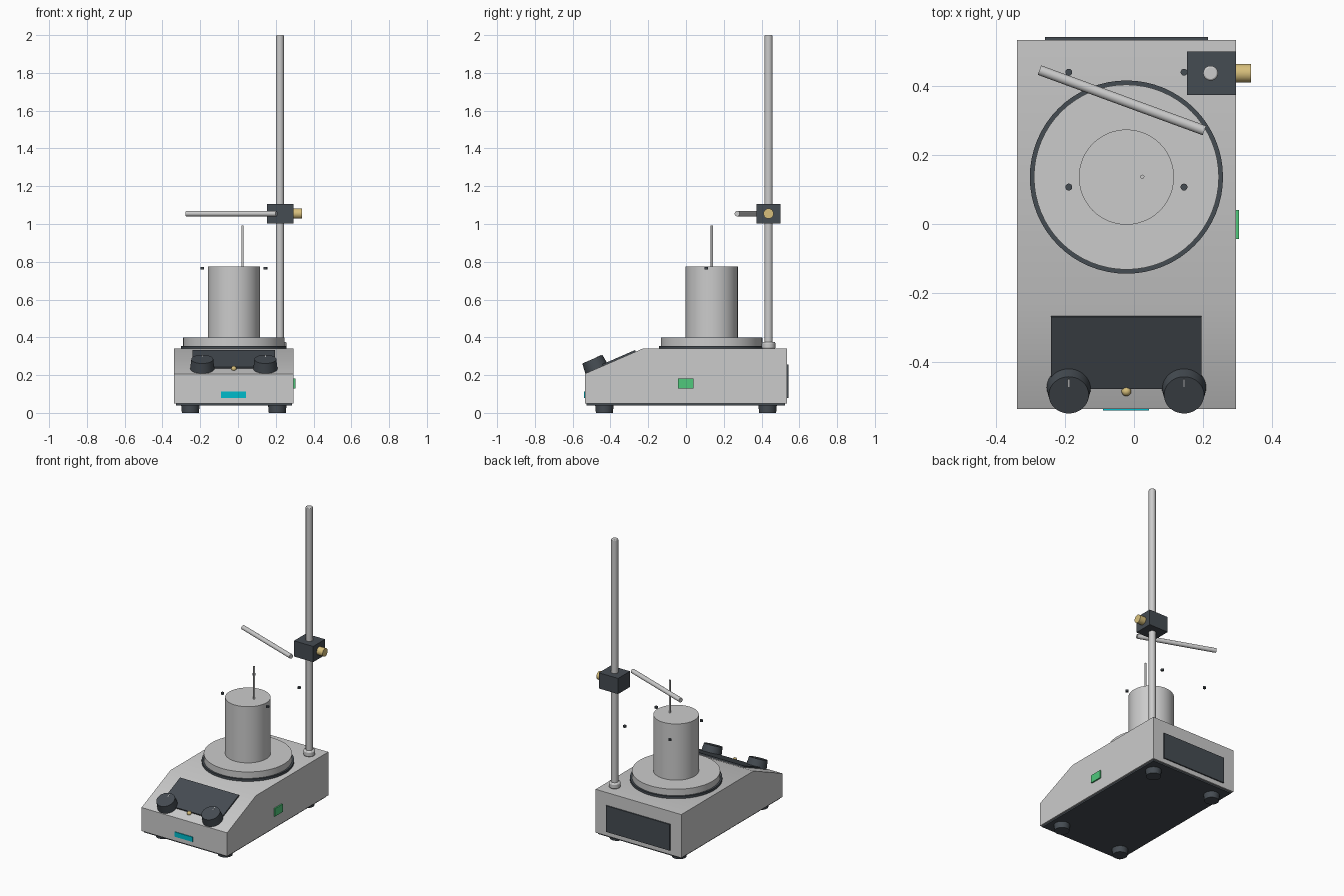
import bpy, bmesh, math
from mathutils import Matrix, Vector

if "Cube" in bpy.data.objects:
    bpy.data.objects.remove(bpy.data.objects["Cube"])

CX = -0.022                                # centre line of the housing
SLOPE = math.atan2(0.133, 0.306)           # tilt of the control face
TILT = Matrix.Rotation(SLOPE, 4, 'X')


def material(name, rgb):
    m = bpy.data.materials.new(name)
    m.diffuse_color = (*rgb, 1)
    m.use_nodes = True
    m.node_tree.nodes["Principled BSDF"].inputs["Base Color"].default_value = m.diffuse_color
    return m


DARK = material("dark_plastic", (0.06, 0.072, 0.085))
BRASS = material("brass", (0.68, 0.52, 0.2))
GREEN = material("green_switch", (0.08, 0.58, 0.2))
CYAN = material("cyan_display", (0.0, 0.5, 0.6))


def finish(name, bm, mat=None):
    bmesh.ops.recalc_face_normals(bm, faces=bm.faces)
    me = bpy.data.meshes.new(name)
    bm.to_mesh(me)
    bm.free()
    ob = bpy.data.objects.new(name, me)
    bpy.context.collection.objects.link(ob)
    if mat:
        me.materials.append(mat)
    return ob


def box(name, lo, hi, mat=None):
    lo, hi = Vector(lo), Vector(hi)
    bm = bmesh.new()
    m = Matrix.Translation((lo + hi) / 2) @ Matrix.Diagonal((*(hi - lo), 1))
    bmesh.ops.create_cube(bm, size=1, matrix=m)
    return finish(name, bm, mat)


def rod(name, a, b, r1, r2=None, mat=None, seg=32):
    """Cylinder or cone between points a and b."""
    a, b = Vector(a), Vector(b)
    d = b - a
    m = Matrix.Translation((a + b) / 2) @ d.to_track_quat('Z', 'Y').to_matrix().to_4x4()
    bm = bmesh.new()
    bmesh.ops.create_cone(bm, cap_ends=True, segments=seg, radius1=r1,
                          radius2=r1 if r2 is None else r2, depth=d.length, matrix=m)
    return finish(name, bm, mat)


def on_slope(x, y, lift=0.0):
    """Point on the sloping control face, lifted along its normal."""
    p = Vector((x, y, 0.207 + (y + 0.536) * math.tan(SLOPE)))
    return p + lift * Vector((0, -math.sin(SLOPE), math.cos(SLOPE)))


def slope_box(name, centre, size, mat=None):
    bm = bmesh.new()
    m = Matrix.Translation(centre) @ TILT @ Matrix.Diagonal((*size, 1))
    bmesh.ops.create_cube(bm, size=1, matrix=m)
    return finish(name, bm, mat)


# Housing: side profile extruded across x
bm = bmesh.new()
profile = [(-0.536, 0.05), (-0.536, 0.207), (-0.23, 0.34), (0.534, 0.34), (0.534, 0.05)]
face = bm.faces.new([bm.verts.new((-0.339, y, z)) for y, z in profile])
ext = bmesh.ops.extrude_face_region(bm, geom=[face])["geom"]
bmesh.ops.translate(bm, vec=(0.634, 0, 0),
                    verts=[v for v in ext if isinstance(v, bmesh.types.BMVert)])
finish("housing", bm)

# Base plate and feet
box("base_plate", (-0.329, -0.526, 0.04), (0.285, 0.524, 0.051), DARK)
for sx, side in ((-1, "left"), (1, "right")):
    for sy, end in ((-1, "front"), (1, "back")):
        x, y = CX + sx * 0.23, sy * 0.432
        rod(f"{end}_{side}_foot", (x, y, 0), (x, y, 0.042), 0.045, 0.049, DARK)

# Back panel, front display and side switch
box("back_panel", (-0.258, 0.53, 0.08), (0.214, 0.542, 0.255), DARK)
box("front_display", (-0.09, -0.541, 0.08), (0.043, -0.53, 0.112), CYAN)
box("side_switch", (0.29, -0.043, 0.13), (0.304, 0.041, 0.182), GREEN)

# Control panel, knobs with pointer marks, indicator lamp
slope_box("control_panel", on_slope(CX, -0.37, 0.002),
          (0.436, 0.208 / math.cos(SLOPE), 0.014), DARK)
for sx, side in ((-1, "left"), (1, "right")):
    x = CX + sx * 0.167
    rod(f"{side}_knob", on_slope(x, -0.474), on_slope(x, -0.474, 0.055),
        0.064, 0.058, DARK, 40)
    slope_box(f"{side}_knob_mark", on_slope(x, -0.439, 0.054), (0.004, 0.024, 0.005))
bm = bmesh.new()
bmesh.ops.create_uvsphere(bm, u_segments=20, v_segments=12, radius=0.014,
                          matrix=Matrix.Translation(on_slope(CX, -0.483, 0.005)))
finish("indicator_lamp", bm, BRASS)

# Heating plate with seal ring
PY = 0.136
rod("plate_seal", (CX, PY, 0.338), (CX, PY, 0.355), 0.28, mat=DARK, seg=64)
plate = rod("heating_plate", (CX, PY, 0.355), (CX, PY, 0.398), 0.268, seg=64)

# Vessel, probe and small loose screws around it
rod("vessel", (CX, PY, 0.398), (CX, PY, 0.774), 0.138, seg=48)
rod("probe", (0.024, PY + 0.001, 0.45), (0.024, PY + 0.001, 0.992), 0.006, seg=16)
for i, sx in enumerate((-1, 1)):
    for j, y in enumerate((0.107, 0.44)):
        x = CX + sx * 0.167
        rod(f"screw_{i * 2 + j + 1}", (x, y, 0.76), (x, y, 0.772), 0.01, mat=DARK, seg=16)

# Stand: collar, upright rod
SX, SY = 0.222, 0.437
collar = rod("stand_collar", (SX, SY, 0.338), (SX, SY, 0.376), 0.036)
upright = rod("stand_rod", (SX, SY, 0.34), (SX, SY, 2.0), 0.0215)
for ob, w in ((collar, 0.008), (upright, 0.005)):
    bev = ob.modifiers.new("bevel", 'BEVEL')
    bev.width, bev.segments, bev.limit_method = w, 2, 'ANGLE'

# Clamp block, tightening knob and support arm
box("clamp_block", (0.153, 0.374, 1.002), (0.295, 0.5, 1.107), DARK)
rod("clamp_knob", (0.285, SY, 1.055), (0.339, SY, 1.055), 0.027, mat=BRASS, seg=24)
rod("support_arm", (-0.274, 0.446, 1.055), (0.204, 0.271, 1.055), 0.0145, seg=24)

# Smooth shading with sharp edges kept
for ob in bpy.data.objects:
    ob.select_set(True)
    bpy.context.view_layer.objects.active = ob
bpy.ops.object.shade_smooth_by_angle(angle=math.radians(30))
